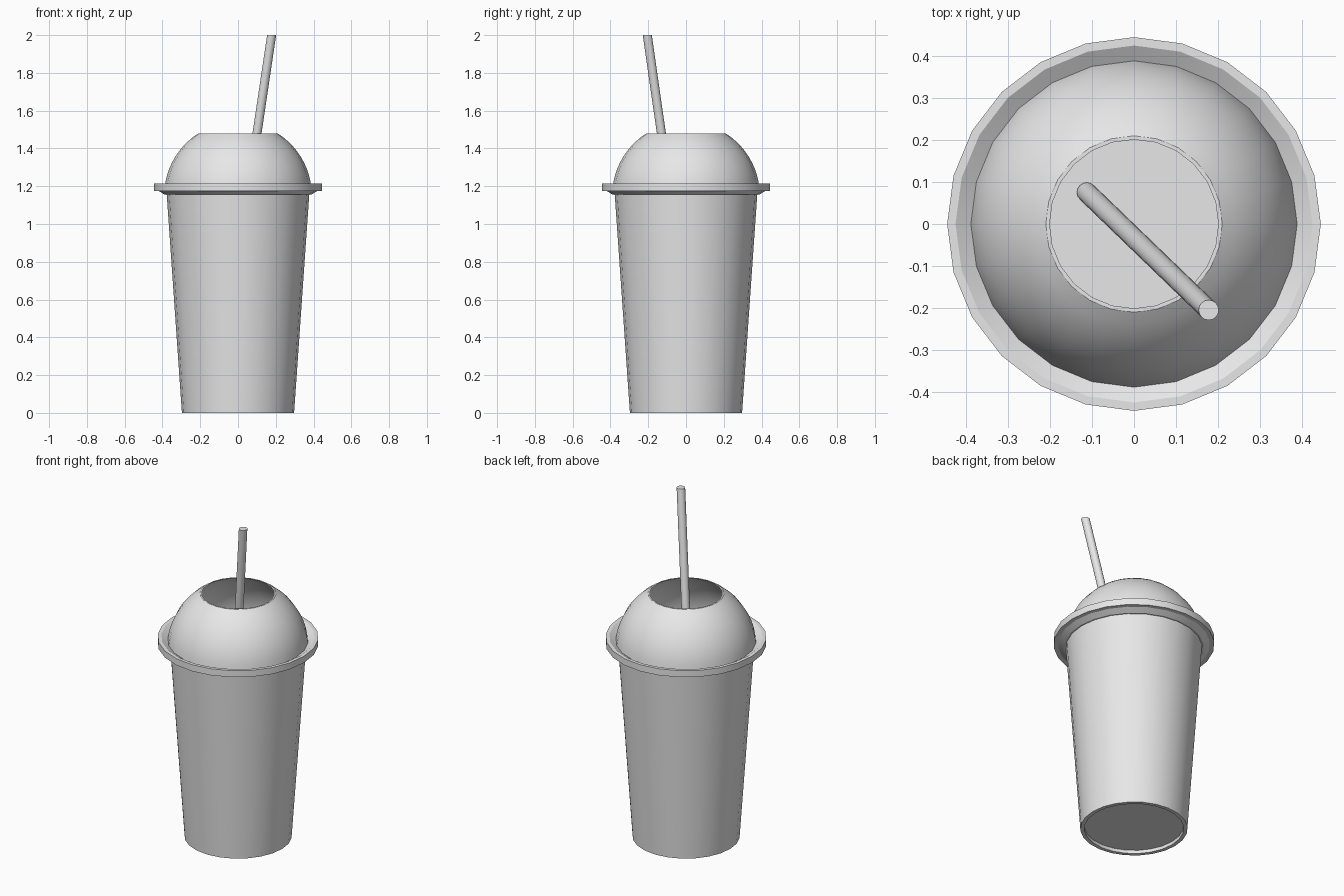
import bpy
import bmesh
import math
from mathutils import Vector

cube = bpy.data.objects.get("Cube")
if cube:
    bpy.data.objects.remove(cube, do_unlink=True)

SIDES = 24


def make_material(name, color):
    mat = bpy.data.materials.new(name)
    mat.use_nodes = True
    mat.diffuse_color = color
    mat.node_tree.nodes["Principled BSDF"].inputs["Base Color"].default_value = color
    return mat


grey = make_material("light grey", (0.8, 0.8, 0.8, 1))


def finish(name, bm, angle=30):
    bmesh.ops.remove_doubles(bm, verts=bm.verts, dist=1e-5)
    bmesh.ops.recalc_face_normals(bm, faces=bm.faces)
    mesh = bpy.data.meshes.new(name)
    bm.to_mesh(mesh)
    bm.free()
    obj = bpy.data.objects.new(name, mesh)
    bpy.context.collection.objects.link(obj)
    mesh.materials.append(grey)
    bpy.ops.object.select_all(action="DESELECT")
    obj.select_set(True)
    bpy.context.view_layer.objects.active = obj
    bpy.ops.object.shade_smooth_by_angle(angle=math.radians(angle))
    return obj


def lathe(name, profile, closed=False):
    """Spin a (radius, height) profile around the z axis."""
    bm = bmesh.new()
    verts = [bm.verts.new((r, 0, z)) for r, z in profile]
    pairs = list(zip(verts, verts[1:]))
    if closed:
        pairs.append((verts[-1], verts[0]))
    edges = [bm.edges.new(p) for p in pairs]
    bmesh.ops.spin(bm, geom=verts + edges, cent=(0, 0, 0), axis=(0, 0, 1),
                   angle=math.tau, steps=SIDES, use_merge=True)
    return finish(name, bm)


# Tapered cup: recessed base, outer wall, inner wall and floor
lathe("cup", [(0, 0.02), (0.275, 0.02), (0.275, 0), (0.297, 0),
              (0.379, 1.18), (0.367, 1.18), (0.288, 0.04), (0, 0.04)])

# Lid flange with a dished top and a sloping underside
lathe("lid_flange", [(0.372, 1.155), (0.388, 1.155), (0.42, 1.175), (0.445, 1.175),
                     (0.445, 1.215), (0.425, 1.215), (0.385, 1.19), (0.372, 1.19)],
      closed=True)

# Open dome: an arc out and back with a thin wall
CENTRE, RADIUS, WALL = 1.15, 0.391, 0.009
START, END, STEPS = math.radians(6), math.radians(57.5), 10
angles = [START + (END - START) * i / STEPS for i in range(STEPS + 1)]
arc = [(math.cos(a), math.sin(a)) for a in angles]
top = CENTRE + RADIUS * arc[-1][1]
outer = [(RADIUS * c, CENTRE + RADIUS * s) for c, s in arc]
inner = [(r - WALL, z) for r, z in outer]
lathe("lid_dome", outer + inner[::-1], closed=True)

# Leaning straw from the cup floor, with level ends
bm = bmesh.new()
low, high = Vector((-0.112, 0.075, 0.05)), Vector((0.178, -0.205, 2.0))
bmesh.ops.create_cone(bm, cap_ends=True, segments=16, radius1=0.024, radius2=0.024, depth=1)
for v in bm.verts:
    end = high if v.co.z > 0 else low
    v.co = Vector((v.co.x, v.co.y, 0)) + end
finish("straw", bm)
